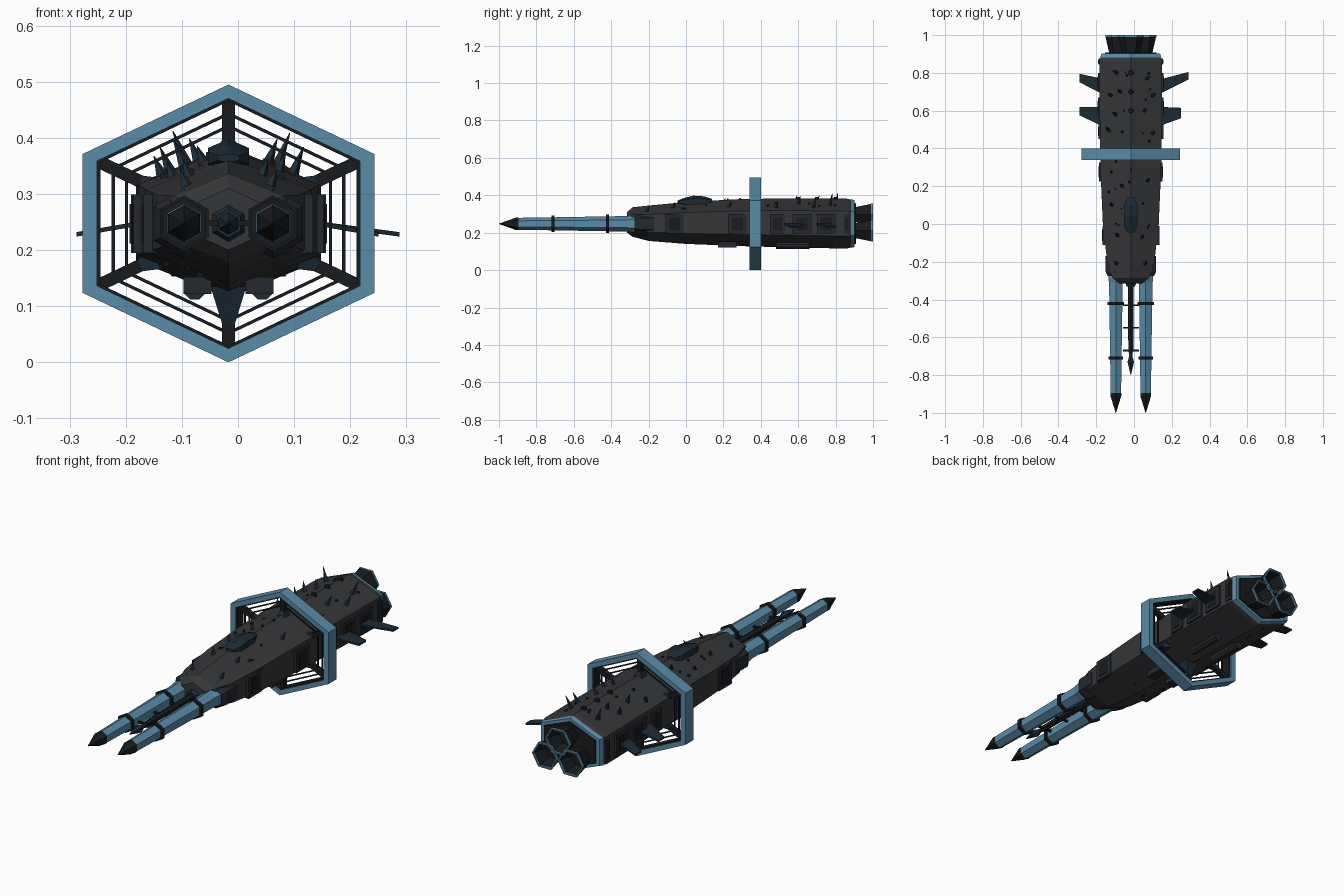
import bpy, bmesh, math, random
from mathutils import Vector

if "Cube" in bpy.data.objects:
    bpy.data.objects.remove(bpy.data.objects["Cube"])

random.seed(4)
CX, CZ = -0.017, 0.2475
HEX = 2 / math.sqrt(3)          # corner radius / half width of a pointy-top hexagon


def material(name, rgb):
    m = bpy.data.materials.new(name)
    m.diffuse_color = (*rgb, 1)
    m.use_nodes = True
    m.node_tree.nodes["Principled BSDF"].inputs["Base Color"].default_value = m.diffuse_color
    return m


HULL = material("hull_grey", (0.036, 0.037, 0.041))
BLUE = material("steel_blue", (0.10, 0.26, 0.39))
BLACK = material("black", (0.009, 0.011, 0.013))
NAVY = material("navy", (0.012, 0.024, 0.036))
PLATE = material("plate_grey", (0.018, 0.021, 0.026))


def make(name, verts, faces, mat):
    bm = bmesh.new()
    vs = [bm.verts.new(v) for v in verts]
    for f in faces:
        bm.faces.new([vs[i] for i in f])
    bmesh.ops.recalc_face_normals(bm, faces=bm.faces[:])
    me = bpy.data.meshes.new(name)
    bm.to_mesh(me)
    bm.free()
    me.materials.append(mat)
    ob = bpy.data.objects.new(name, me)
    bpy.context.collection.objects.link(ob)
    return ob


def loft(name, rows, mat, cx=CX, n=6, phase=0.0, loop=False):
    """Skin n-sided sections (y, rx, rz, cz) along y; loop closes the profile."""
    verts = []
    for y, rx, rz, cz in rows:
        for i in range(n):
            a = 2 * math.pi * i / n + phase
            verts.append((cx + rx * math.sin(a), y, cz + rz * math.cos(a)))
    k = len(rows)
    faces = []
    for r in range(k if loop else k - 1):
        s = (r + 1) % k
        faces += [(r*n + i, r*n + (i+1) % n, s*n + (i+1) % n, s*n + i) for i in range(n)]
    if not loop:
        faces += [tuple(range(n)), tuple(range((k-1)*n, k*n))]
    return make(name, verts, faces, mat)


def rod(name, p, q, r0, r1, mat, n=4, up=Vector((0, 1, 0))):
    """Straight tapered bar or spike from p to q."""
    p, q = Vector(p), Vector(q)
    u = (q - p).cross(up).normalized()
    v = (q - p).cross(u).normalized()
    verts = []
    for c, r in ((p, r0), (q, r1)):
        for i in range(n):
            a = 2 * math.pi * (i + 0.5) / n
            verts.append(c + r * (math.cos(a) * u + math.sin(a) * v))
    faces = [(i, (i+1) % n, n + (i+1) % n, n + i) for i in range(n)]
    return make(name, verts, faces + [tuple(range(n)), tuple(range(n, 2*n))], mat)


def box(name, c, s, mat):
    return make(name, [(c[0] + s[0]*a/2, c[1] + s[1]*b/2, c[2] + s[2]*d/2)
                       for a in (-1, 1) for b in (-1, 1) for d in (-1, 1)],
                [(0, 1, 3, 2), (4, 5, 7, 6), (0, 1, 5, 4), (2, 3, 7, 6), (0, 2, 6, 4), (1, 3, 7, 5)], mat)


# Hull: stations of y, half width, top z, bottom z
ST = [(-0.315, .060, .310, .200), (-0.285, .098, .336, .178), (-0.20, .125, .345, .156),
      (0.0, .148, .364, .140), (0.30, .161, .380, .128), (0.60, .165, .384, .120),
      (0.86, .165, .382, .115), (0.885, .157, .376, .122)]
loft("hull", [(y, w*HEX, (t-b)/2, (t+b)/2) for y, w, t, b in ST], HULL)


def hull_at(y):
    for a, b in zip(ST, ST[1:]):
        if a[0] <= y <= b[0]:
            f = (y - a[0]) / (b[0] - a[0])
            return [a[i] + f * (b[i] - a[i]) for i in (1, 2, 3)]


def on_top(x, y, side=1):
    """Point and outward direction on the upper (1) or lower (-1) hull slopes."""
    w, t, b = hull_at(y)
    q = (t - b) / 4
    z = t - abs(x)/w*q if side > 0 else b + abs(x)/w*q
    return Vector((CX + x, y, z)), Vector((math.copysign(q, x) if x else 0, 0, side*w)).normalized()


# Stern rim, engine plate and three open hexagonal bells
loft("stern_rim", [(.882, .162*HEX, .130, .249), (.902, .155*HEX, .125, .249)], BLUE)
loft("engine_plate", [(.895, .140*HEX, .112, .249), (.908, .135*HEX, .108, .249)], BLACK)
for i, (x, z) in enumerate(((0, .297), (-.068, .211), (.068, .211))):
    prof = [(.90, .045), (.93, .052), (.992, .066), (.992, .060), (.93, .042)]
    loft(f"engine_bell_{i}", [(y, r, r, z) for y, r in prof], BLACK, CX + x, phase=math.pi/6)
    lip = [(.990, .067), (1.0, .067), (1.0, .060), (.990, .060)]
    loft(f"engine_lip_{i}", [(y, r, r, z) for y, r in lip], BLUE, CX + x, phase=math.pi/6, loop=True)

# Hexagonal ring around the hull with dark liner, spokes and thin inner rods
RX, RZ = .26*HEX, .2475
for name, y0, y1, so, si, m in (("ring", .34, .40, 1, .90, BLUE), ("ring_liner", .347, .393, .905, .878, BLACK)):
    loft(name, [(y, RX*s, RZ*s, CZ) for y, s in ((y0, so), (y1, so), (y1, si), (y0, si))], m, loop=True)


def corner(i, s, y=.37):
    a = i * math.pi / 3
    return Vector((CX + RX*s*math.sin(a), y, CZ + RZ*s*math.cos(a)))


for i in range(6):
    rod(f"ring_spoke_{i}", corner(i, .45), corner(i, .90), .016, .016, BLACK)
    rod(f"spoke_foot_{i}", corner(i, .50), corner(i, .62), .03, .014, NAVY)
    for j, s in enumerate((.79, .70)):
        rod(f"ring_rod_{i}_{j}", corner(i, s), corner(i + 1, s), .004, .004, BLACK)
rod("keel_pylon", (CX, .37, .135), (CX, .37, .05), .045, .008, NAVY)

# Twin nose barrels: socket, sleeve, tube, clamp bands and pointed tip
for side, x in (("left", CX - .079), ("right", CX + .079)):
    def part(name, prof, mat):
        loft(f"{side}_{name}", [(y, r, r, CZ) for y, r in prof], mat, x)
    part("barrel_socket", [(-.17, .062), (-.255, .062), (-.275, .050)], PLATE)
    part("barrel_sleeve", [(-.20, .046), (-.29, .046), (-.31, .042)], BLUE)
    part("barrel", [(-.20, .043), (-.35, .041), (-.70, .035), (-.90, .032)], BLUE)
    part("barrel_tip", [(-.895, .033), (-.91, .033), (-1.0, .001)], BLACK)
    for y, r in ((-.42, .050), (-.71, .045)):
        part(f"barrel_band_{y}", [(y - .008, r), (y + .008, r)], BLACK)

# Centre probe between the barrels, with cross links
loft("probe", [(y, r, r, CZ) for y, r in ((-.28, .026), (-.32, .018), (-.68, .015))], BLACK)
loft("probe_head", [(y, r, r, CZ) for y, r in ((-.66, .012), (-.70, .010), (-.73, .020), (-.80, .001))], NAVY)
loft("nose_block", [(y, r, r, CZ) for y, r in ((-.29, .045), (-.33, .025))], NAVY)
for y in (-.43, -.55, -.67):
    box("probe_link", (CX, y, CZ), (.085, .009, .010), BLACK)

# Canopy: faceted elongated dome
loft("canopy", [(-.045, .022, .008, .364), (-.01, .042, .022, .364), (.04, .042, .032, .366),
                (.10, .042, .026, .368), (.14, .022, .010, .370)], NAVY)

# Side plating, mirrored
for s in (-1, 1):
    for y, d, wid in ((-.06, .10, .148), (.275, .10, .166), (.49, .08, .169), (.62, .10, .171), (.75, .10, .171), (.86, .03, .168)):
        box("side_plate", (CX + s*(wid - .01), y, .247), (.026, d, .105), PLATE)
        box("side_plate_inset", (CX + s*(wid - .004), y, .247), (.018, d*.6, .07), BLACK)
    # underside tanks
    rod("belly_tank", (CX + s*.06, .48, .130), (CX + s*.06, .66, .130), .020, .020, PLATE, 8, Vector((0, 0, 1)))
    box("belly_box", (CX + s*.055, .22, .137), (.05, .10, .030), PLATE)


# Thin swept rear fins: root at hull, narrow tip
def fin(name, s, y0, y1, tip, t0, t1):
    root = CX + s * .155
    pts = [(root, y0, .248), (root, y1, .248), (tip, t1, .228), (tip, t0, .228)]
    verts = [(x, y, z + d) for d in (-.004, .004) for x, y, z in pts]
    make(name, verts, [(0, 1, 2, 3), (4, 5, 6, 7)] + [(i, (i+1) % 4, 4 + (i+1) % 4, 4 + i) for i in range(4)], NAVY)


fin("rear_fin_left", -1, .69, .77, -.288, .75, .795)
fin("rear_fin_right", 1, .69, .765, .288, .765, .805)
fin("mid_fin_left", -1, .52, .62, -.288, .575, .62)
fin("mid_fin_right", 1, .52, .62, .25, .56, .615)

# Dorsal spikes leaning a little aft: x offset, y, length
for x, y, h in ((-.075, .80, .065), (-.105, .68, .045), (-.08, .58, .05), (-.055, .70, .04), (-.12, .50, .035),
                (.085, .77, .065), (.115, .68, .05), (.07, .60, .045), (.115, .48, .035),
                (-.045, .20, .03), (.09, .23, .03), (.06, -.07, .03), (-.07, -.06, .03),
                (.075, -.21, .03), (-.075, -.21, .03), (-.1, .10, .025)):
    p, n = on_top(x, y)
    rod("spike", p - n*.005, p + n*h + Vector((0, .012, 0)), .012, .0008, NAVY, 5)
# Ridge studs and scattered small fittings
for y in (.80, .70, .60):
    p, n = on_top(0, y)
    rod("ridge_stud", p - n*.012, p + n*.008, .016, .011, BLACK, 8)
for i in range(34):
    p, n = on_top(random.uniform(-.12, .12), random.uniform(-.1, .84), 1 if i < 24 else -1)
    rod("fitting", p - n*.004, p + n*random.uniform(.004, .009), random.uniform(.006, .012), .005, BLACK, 4)
